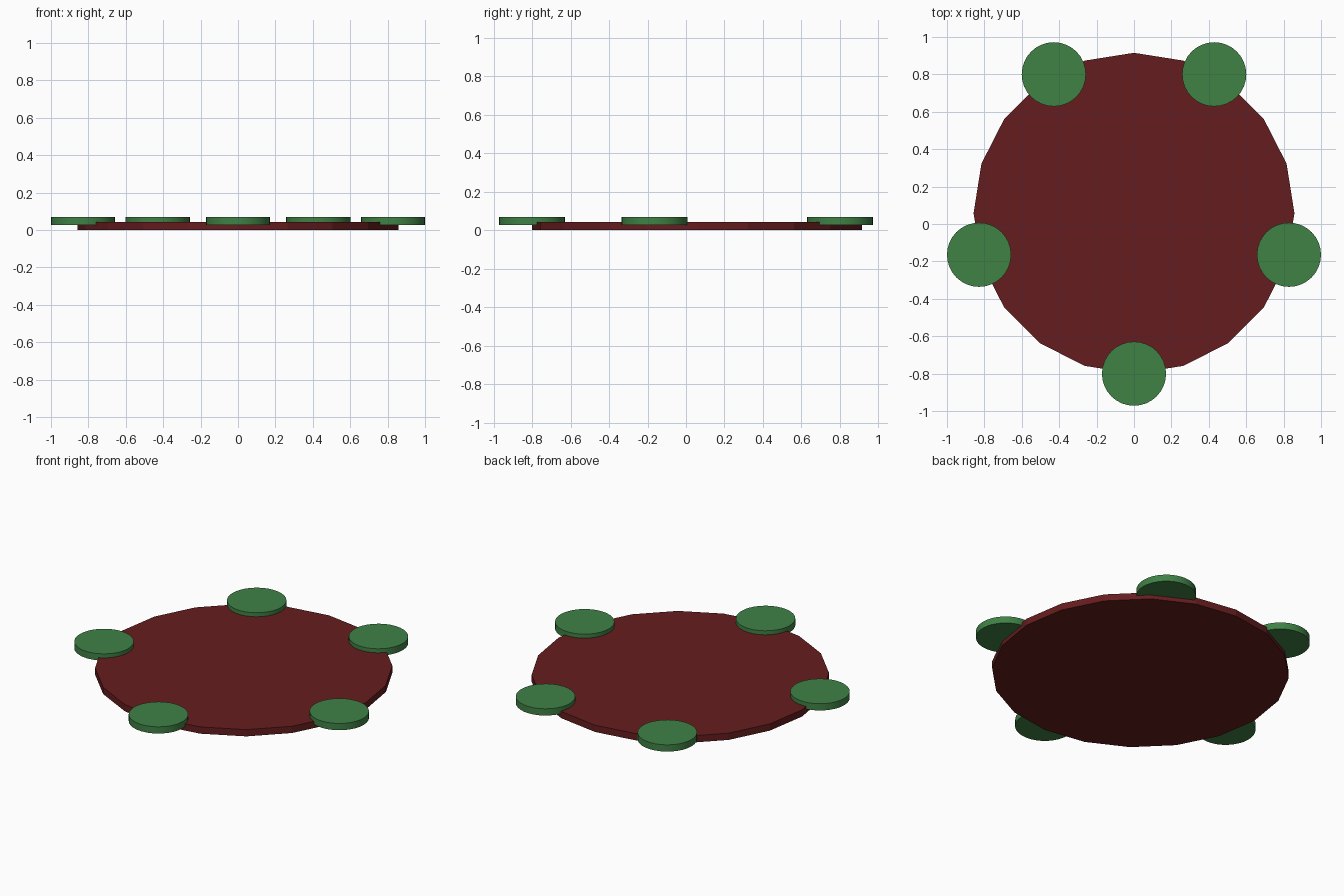
import bpy
import math

if "Cube" in bpy.data.objects:
    bpy.data.objects.remove(bpy.data.objects["Cube"])

R = 0.8577          # main disc radius
CY = 0.0575         # disc centre offset in y
PAD_R = 0.2 * R


def material(name, color):
    m = bpy.data.materials.new(name)
    m.diffuse_color = color
    m.use_nodes = True
    m.node_tree.nodes["Principled BSDF"].inputs["Base Color"].default_value = m.diffuse_color
    return m


def disc(name, radius, sides, x, y, z0, z1, mat):
    bpy.ops.mesh.primitive_cylinder_add(
        vertices=sides, radius=radius, depth=z1 - z0, location=(x, y, (z0 + z1) / 2))
    ob = bpy.context.object
    ob.name = name
    ob.data.materials.append(mat)
    return ob


red = material("dark_red", (0.13, 0.012, 0.013, 1))
green = material("green", (0.05, 0.22, 0.06, 1))

# Twenty-sided base plate
disc("base_plate", R, 20, 0, CY, 0, 0.043, red)

# Five round pads on the rim, 75 degrees apart, symmetric about the front
for i, step in enumerate((-2, -1, 0, 1, 2)):
    a = math.radians(-90 + 75 * step)
    disc(f"rim_pad_{i + 1}", PAD_R, 32, R * math.cos(a), CY + R * math.sin(a),
         0.0257, 0.0686, green)
    bpy.ops.object.shade_smooth_by_angle()
